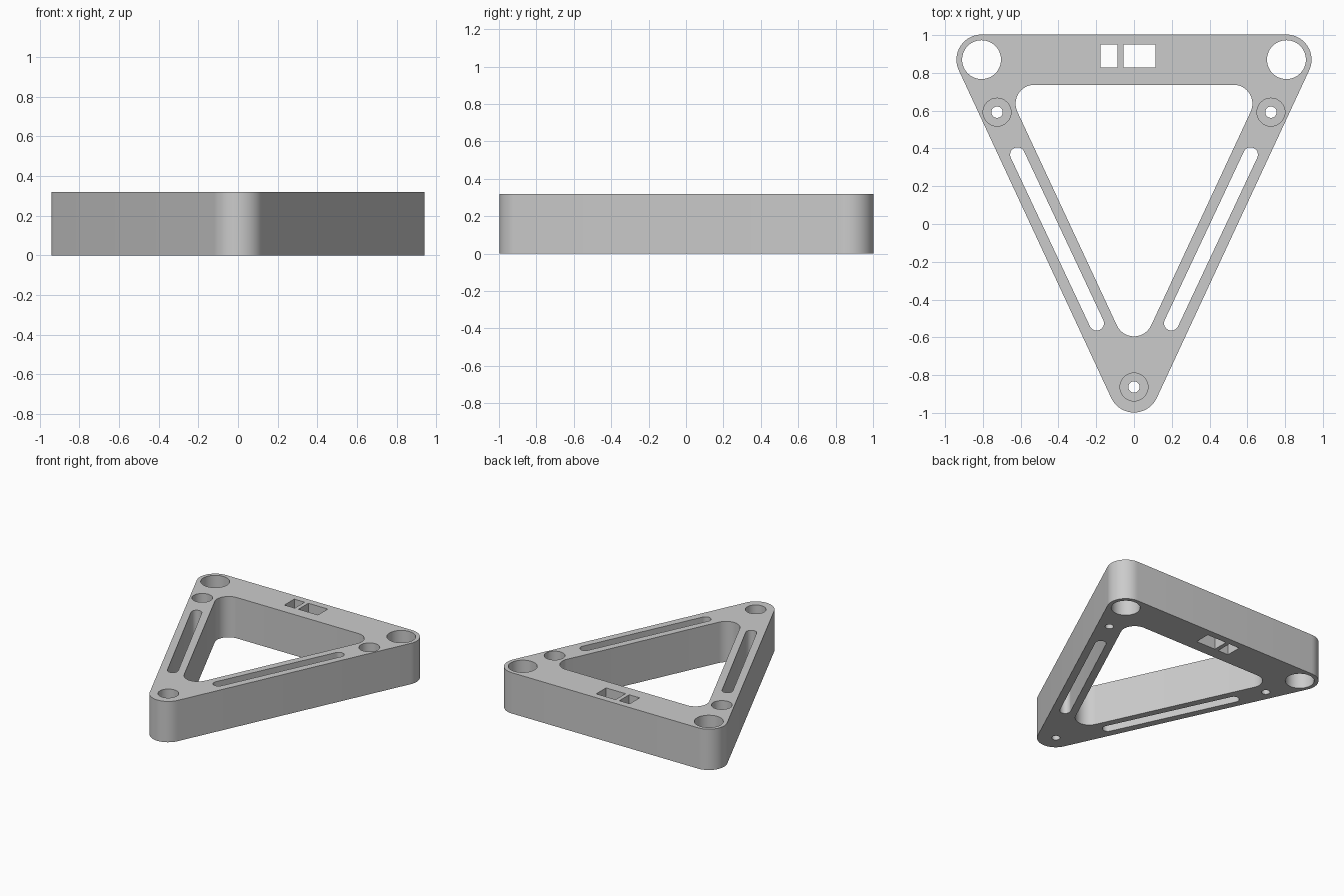
import bpy, bmesh, math
from mathutils import Vector

HEIGHT = 0.32
FLOOR = 0.08          # material left under the screw recesses

cube = bpy.data.objects.get("Cube")
if cube:
    bpy.data.objects.remove(cube, do_unlink=True)

grey = bpy.data.materials.new("plain grey")
grey.use_nodes = True
colour = (0.6, 0.6, 0.6, 1)
grey.diffuse_color = colour
grey.node_tree.nodes["Principled BSDF"].inputs["Base Color"].default_value = colour


def rounded(centres, radius, steps=16):
    """Outline wrapped around equal circles, centres given anticlockwise."""
    n = len(centres)
    if n == 1:
        spans = [(0, math.tau * (1 - 1 / 48))]
        steps = 47
    else:
        heading = []
        for i in range(n):
            d = Vector(centres[(i + 1) % n]) - Vector(centres[i])
            heading.append(math.atan2(d.y, d.x) - math.pi / 2)
        spans = [(heading[i - 1], (heading[i] - heading[i - 1]) % math.tau) for i in range(n)]
    return [(x + radius * math.cos(a + s * k / steps), y + radius * math.sin(a + s * k / steps))
            for (x, y), (a, s) in zip(centres, spans) for k in range(steps + 1)]


def box(x0, x1, y0, y1):
    return [(x0, y0), (x1, y0), (x1, y1), (x0, y1)]


def prism(name, outline, z0, z1):
    bm = bmesh.new()
    base = bm.faces.new([bm.verts.new((x, y, z0)) for x, y in outline])
    top = bmesh.ops.extrude_face_region(bm, geom=[base])["geom"]
    bmesh.ops.translate(bm, vec=(0, 0, z1 - z0),
                        verts=[v for v in top if isinstance(v, bmesh.types.BMVert)])
    bmesh.ops.recalc_face_normals(bm, faces=bm.faces)
    mesh = bpy.data.meshes.new(name)
    bm.to_mesh(mesh)
    bm.free()
    mesh.materials.append(grey)
    obj = bpy.data.objects.new(name, mesh)
    bpy.context.collection.objects.link(obj)
    return obj


# Solid rounded triangle
frame = prism("triangular_frame",
              rounded([(0, -0.865), (0.807, 0.87), (-0.807, 0.87)], 0.133), 0, HEIGHT)

# Through openings: centre window and the two switch cutouts
through = [rounded([(0, -0.495), (0.527, 0.637), (-0.527, 0.637)], 0.1),
           box(-0.177, -0.087, 0.828, 0.95),
           box(-0.055, 0.113, 0.828, 0.95)]
# Corner holes and side slots, mirrored
for s in (1, -1):
    through.append(rounded([(s * 0.807, 0.87)], 0.103))
    through.append(rounded([(s * 0.198, -0.525), (s * 0.617, 0.367)], 0.039))
cutters = [prism("opening_cutter", o, -0.1, HEIGHT + 0.1) for o in through]

# Screw holes with wide recesses from above
for spot in ((0, -0.863), (0.725, 0.592), (-0.725, 0.592)):
    cutters.append(prism("recess_cutter", rounded([spot], 0.074), FLOOR, HEIGHT + 0.1))
    cutters.append(prism("screw_cutter", rounded([spot], 0.03), -0.1, FLOOR + 0.1))

for c in cutters:
    c.hide_render = True
    mod = frame.modifiers.new("cut", "BOOLEAN")
    mod.operation = "DIFFERENCE"
    mod.solver = "EXACT"
    mod.object = c

# Bake the cuts and drop the cutters
bpy.context.view_layer.update()
cut_mesh = bpy.data.meshes.new_from_object(frame.evaluated_get(bpy.context.evaluated_depsgraph_get()))
frame.modifiers.clear()
frame.data = cut_mesh
for c in cutters:
    bpy.data.objects.remove(c, do_unlink=True)

# Smooth curved walls, crisp rims
bpy.ops.object.select_all(action="DESELECT")
frame.select_set(True)
bpy.context.view_layer.objects.active = frame
bpy.ops.object.shade_smooth_by_angle(angle=math.radians(30))
